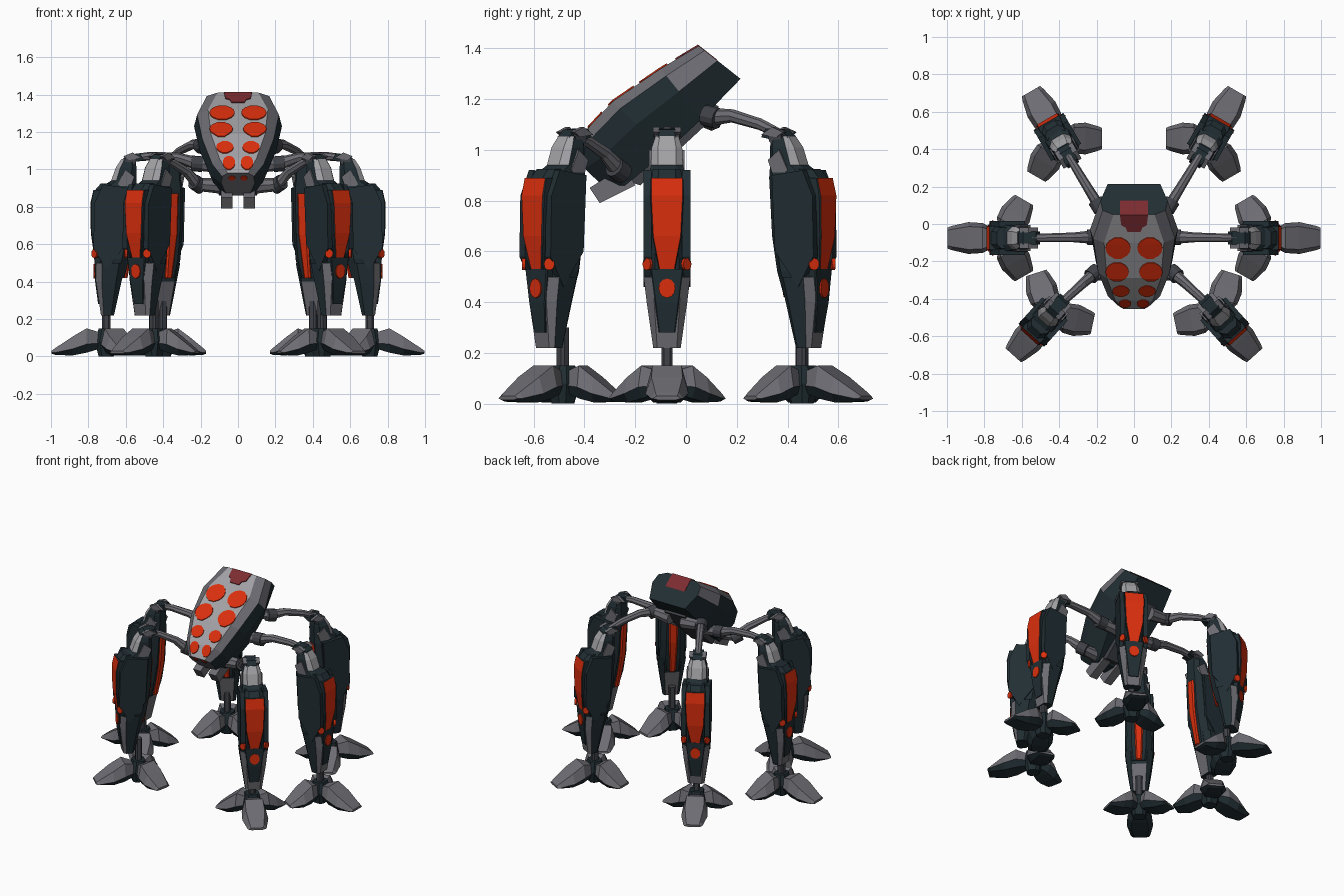
import bpy, bmesh, math
from mathutils import Vector, Matrix

cube = bpy.data.objects.get("Cube")
if cube:
    bpy.data.objects.remove(cube)


def material(name, r, g, b):
    m = bpy.data.materials.new(name)
    m.use_nodes = True
    m.diffuse_color = (r, g, b, 1)
    m.node_tree.nodes["Principled BSDF"].inputs["Base Color"].default_value = (r, g, b, 1)
    return m


DARK = material("dark slate", .015, .027, .033)
JOINT = material("joint gray", .05, .054, .064)
GRAY = material("mid gray", .15, .15, .17)
LIGHT = material("light gray", .36, .36, .38)
RED = material("signal red", .70, .028, .004)
MAROON = material("dark red", .20, .025, .03)


def finish(bm, name, mats, rule=None):
    bmesh.ops.recalc_face_normals(bm, faces=bm.faces)
    if rule:
        for f in bm.faces:
            f.material_index = rule(f.calc_center_median(), f.normal)
    me = bpy.data.meshes.new(name)
    bm.to_mesh(me)
    bm.free()
    for m in mats:
        me.materials.append(m)
    return me


def loft(name, rings, mats, rule=None):
    """Skin a row of equal-sized rings and cap both ends."""
    bm = bmesh.new()
    loops = [[bm.verts.new(p) for p in ring] for ring in rings]
    n = len(loops[0])
    for a, b in zip(loops, loops[1:]):
        for i in range(n):
            bm.faces.new((a[i], a[(i + 1) % n], b[(i + 1) % n], b[i]))
    bm.faces.new(loops[0])
    bm.faces.new(loops[-1])
    return finish(bm, name, mats, rule)


def column(name, levels, mats, rule=None, chamfer=.22):
    """Chamfered upright shape from (z, inner, outer, half width) levels."""
    rings = []
    for z, a, b, v in levels:
        c = min(b - a, 2 * v) * chamfer
        rings.append([(a + c, -v, z), (b - c, -v, z), (b, c - v, z), (b, v - c, z),
                      (b - c, v, z), (a + c, v, z), (a, v - c, z), (a, c - v, z)])
    return loft(name, rings, mats, rule)


def disc(name, centre, axis, r, depth, mat, stretch=1):
    bm = bmesh.new()
    turn = Vector(axis).to_track_quat("Z", "Y").to_matrix().to_4x4()
    bmesh.ops.create_cone(bm, cap_ends=True, segments=12, radius1=r, radius2=r, depth=depth,
                          matrix=Matrix.Translation(centre) @ turn @ Matrix.Diagonal((1, stretch, 1, 1)))
    return finish(bm, name, [mat])


def tube(name, path, radii, mat, sides=8):
    pts = [Vector(p) for p in path]
    rings = []
    for i, p in enumerate(pts):
        d = (pts[min(i + 1, len(pts) - 1)] - pts[max(i - 1, 0)]).normalized()
        side = d.cross(Vector((0, 0, 1))).normalized()
        up = side.cross(d)
        rings.append([p + radii[i] * (side * math.cos(t) + up * math.sin(t))
                      for t in (math.tau * k / sides for k in range(sides))])
    return loft(name, rings, [mat])


def place(me, name, matrix=None):
    o = bpy.data.objects.new(name, me)
    bpy.context.scene.collection.objects.link(o)
    if matrix:
        o.matrix_world = matrix


# Tilted body pod: top y, top z, bottom y, bottom z, top / rim / bottom half widths
stations = [(-.455, .98, -.33, .86, .055, .09, .06), (-.41, 1.06, -.24, .86, .10, .15, .10),
            (-.29, 1.19, -.08, .99, .145, .205, .15), (-.10, 1.32, .06, 1.12, .16, .235, .16),
            (.05, 1.41, .215, 1.28, .11, .18, .14)]
rings = []
for ty, tz, by, bz, tw, rw, bw in stations:
    half = [(tw, 0), (rw * .93, .14), (rw, .45), (bw, 1)]
    rings.append([(s * x, ty + (by - ty) * t, tz + (bz - tz) * t)
                  for s, pts in ((1, half), (-1, half[::-1])) for x, t in pts])


def pod_rule(c, n):
    if n.z > .3 and n.y < .1:
        return 0 if abs(n.x) < .2 else 1
    return 1 if n.y < -.6 and n.z > -.85 and c.y < -.38 else 2


place(loft("body_pod", rings, [LIGHT, GRAY, DARK], pod_rule), "body_pod")

top_line = [(s[0], s[1]) for s in stations] + [(.13, 1.347)]


def surface_z(y):
    for (a, za), (b, zb) in zip(top_line, top_line[1:]):
        if y <= b:
            return za + (zb - za) * (y - a) / (b - a)
    return top_line[-1][1]


def patch(name, cx, rows, mat):
    """Thin painted plate following the pod's top; rows are (y, half width)."""
    bands = [[(cx + s * w, y + dy, surface_z(y) + dz)
              for s, dy, dz in ((-1, -.003, .005), (1, -.003, .005), (1, 0, 0), (-1, 0, 0))]
             for y, w in rows]
    place(loft(name, bands, [mat]), name)


# Paired eye spots and crest plate
for i, (x, y, rx, ry) in enumerate([(.085, -.128, .067, .055), (.09, -.255, .062, .05),
                                    (.07, -.358, .046, .028), (.048, -.425, .033, .02)]):
    rows = [(y - ry * math.cos(math.pi * k / 8), rx * max(.3, math.sin(math.pi * k / 8))) for k in range(9)]
    for s in (1, -1):
        patch(f"eye_spot_{i}_{s}", s * x, rows, RED)
patch("crest_plate", 0, [(-.04, .035), (-.015, .045), (-.005, .068), (.05, .075), (.125, .075)], MAROON)
for s in (1, -1):
    name = f"nose_light_{s}"
    place(disc(name, (s * .032, -.428, .954), (0, -.69, -.72), .018, .008, RED), name)
    # Chin prongs under the nose
    profile = [(-.38, .85), (-.34, .79), (-.20, .86), (-.24, .94)]
    place(loft("chin_prong", [[(x * s, y, z) for y, z in profile] for x in (.03, .09)], [GRAY]), f"chin_prong_{s}")
spine = [(-.30, .90), (-.18, .86), (.08, 1.10), (.13, 1.17), (.05, 1.22)]
place(loft("under_spine", [[(x, y, z) for y, z in spine] for x in (-.08, .08)], [JOINT]), "under_spine")


# Shared leg parts in a frame where +x points outward
def prism(name, profile, v0, v1, mat):
    return loft(name, [[(u, v, z) for u, z in profile] for v in (v0, v1)], [mat])


def shin_rule(c, n):
    return 0 if n.x > .5 or (n.x < -.9 and c.z < .4) else 1


def face_rule(c, n):
    return 0 if n.x > .8 else 1


shin = column("shin", [(.22, -.02, .05, .054), (.40, -.06, .075, .08), (.50, -.085, .08, .092)],
              [GRAY, DARK], shin_rule)
thigh = column("thigh", [(.42, -.075, .055, .065), (.52, -.10, .07, .085), (.66, -.125, .085, .08),
                         (.89, -.14, .07, .075), (.94, -.14, -.005, .063), (1.01, -.14, -.03, .06),
                         (1.055, -.135, -.06, .045)],
               [LIGHT, DARK], lambda c, n: 0 if c.z > .95 and n.x > .5 else 1)
upper = [shin, thigh,
         column("outer_panel", [(.52, .03, .084, .03), (.66, .03, .104, .058),
                                (.82, .03, .106, .066), (.89, .03, .09, .064)], [RED, DARK], face_rule, .06),
         column("panel_hood", [(.885, -.03, .085, .06), (.925, -.05, .05, .055)], [DARK]),
         column("inner_panel", [(.42, -.092, -.05, .02), (.65, -.135, -.10, .028),
                                (.87, -.148, -.10, .03)], [RED]),
         column("shin_plate", [(.28, .03, .065, .032), (.40, .03, .081, .048), (.53, .03, .086, .065)],
                [DARK], None, .08),
         disc("shin_spot", (.085, 0, .455), (1, 0, 0), .033, .009, RED, 1.15),
         disc("knee_axle", (-.11, 0, 1.05), (0, 1, 0), .03, .10, JOINT),
         prism("knee_cover", [(-.18, 1.05), (-.16, 1.085), (-.09, 1.08), (-.06, 1.05), (-.08, 1.03)],
               -.035, .035, DARK)]
side = [(-.10, .90), (.04, .92), (.085, .82), (.09, .58), (.02, .46), (-.085, .60)]
trim = [(-.13, .96), (-.08, 1.0), (-.04, .92), (-.10, .88)]
for s in (1, -1):
    upper += [prism(f"side_armor_{s}", side, s * .06, s * .092, DARK),
              prism(f"side_trim_{s}", trim, s * .045, s * .07, GRAY),
              disc(f"side_spot_{s}", (.082, s * .076, .55), (.75, s * .66, 0), .021, .014, RED, 1.15),
              prism(f"knee_wing_{s}", [(-.17, 1.06), (-.12, 1.09), (-.07, 1.07), (-.10, 1.05)],
                    s * .03, s * .055, GRAY)]


# Foot: three wedge toes around an ankle
def toe(name, length):
    rings = []
    for r, w, zb, zt in [(.13, .045, .04, .13), (.36, .08, .02, .15), (.62, .085, .005, .105),
                         (.93, .064, .008, .045), (1, .056, .015, .03)]:
        half = [(w * .72, zt), (w, zb + (zt - zb) * .35), (w * .65, zb)]
        rings.append([(r * length, s * v, z) for s, pts in ((1, half), (-1, half[::-1])) for v, z in pts])
    return loft(name, rings, [GRAY, DARK], lambda c, n: 1 if n.z < -.25 else 0)


long_toe, short_toe = toe("long_toe", .292), toe("short_toe", .235)
foot = [column("ankle_rod", [(.08, -.022, .022, .022), (.30, -.022, .022, .022)], [JOINT]),
        column("ankle_block", [(0, -.04, .04, .04), (.08, -.06, .06, .06), (.15, -.04, .04, .045)], [DARK])]

# Legs: foot position, outward angle, shell offset, hip position
legs = {"front": (.45, -.485, -48, .058, (.215, -.265, .92)),
        "middle": (.705, -.075, 0, -.022, (.22, -.07, 1.03)),
        "back": (.405, .457, 60, .015, (.19, .10, 1.13))}
for label, (fx, fy, deg, shift, hip) in legs.items():
    for s, word in ((1, "left"), (-1, "right")):
        angle = math.radians(deg if s > 0 else 180 - deg)
        base = Matrix.Translation((s * fx, fy, 0)) @ Matrix.Rotation(angle, 4, "Z")
        shell = base @ Matrix.Translation((shift, 0, 0))
        tag = f"{label}_{word}"
        for me in upper:
            place(me, f"{me.name}_{tag}", shell)
        for me in foot:
            place(me, f"{me.name}_{tag}", base)
        for k, me in enumerate((long_toe, short_toe, short_toe)):
            place(me, f"toe_{k}_{tag}", base @ Matrix.Rotation(math.tau * k / 3, 4, "Z"))
        # Arched arm from under the pod to the knee
        h = Vector((s * hip[0], hip[1], hip[2]))
        knee = shell @ Vector((-.11, 0, 1.06))
        root = Vector((s * .05, hip[1], hip[2] - .01))
        path = [root, h, h.lerp(knee, .3) + Vector((0, 0, .025)), h.lerp(knee, .7) + Vector((0, 0, .02)), knee]
        place(tube("arm", path, [.045, .036, .026, .023, .02], GRAY), f"arm_{tag}")
        place(disc("hip_joint", h, knee - h, .042, .06, JOINT), f"hip_joint_{tag}")
